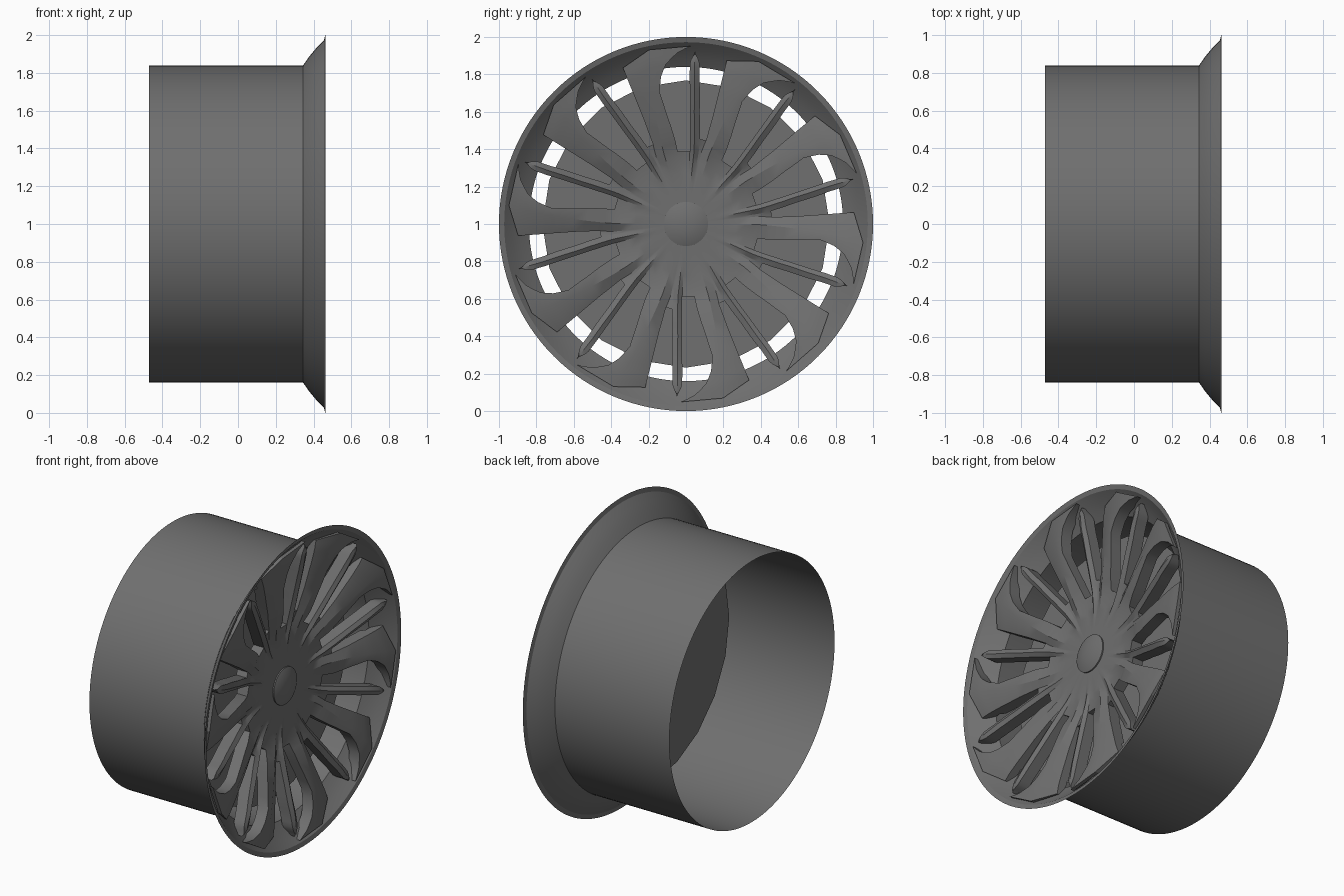
import bpy, bmesh, math

if "Cube" in bpy.data.objects:
    bpy.data.objects.remove(bpy.data.objects["Cube"])

metal = bpy.data.materials.new("dark_grey_metal")
metal.diffuse_color = (0.16, 0.16, 0.16, 1)
metal.use_nodes = True
metal.node_tree.nodes["Principled BSDF"].inputs["Base Color"].default_value = metal.diffuse_color


def finish(name, bm, angle=30):
    me = bpy.data.meshes.new(name)
    bm.to_mesh(me)
    bm.free()
    me.materials.append(metal)
    ob = bpy.data.objects.new(name, me)
    bpy.context.collection.objects.link(ob)
    bpy.ops.object.select_all(action='DESELECT')
    ob.select_set(True)
    bpy.context.view_layer.objects.active = ob
    bpy.ops.object.shade_smooth_by_angle(angle=math.radians(angle))
    return ob


def polar(x, r, deg):
    a = math.radians(deg)
    return (x, r * math.cos(a), 1 + r * math.sin(a))


def lerp(table, r):
    """Piecewise linear lookup in (r, value) pairs."""
    if r <= table[0][0]:
        return table[0][1]
    for (a, u), (b, v) in zip(table, table[1:]):
        if r <= b:
            return u + (v - u) * (r - a) / (b - a)
    return table[-1][1]


def revolve(name, profile, n, angle=30):
    """Turn an (x, radius) profile round the wheel axis."""
    bm = bmesh.new()
    rings = []
    for x, r in profile:
        if r == 0:
            rings.append([bm.verts.new((x, 0, 1))] * n)
        else:
            rings.append([bm.verts.new(polar(x, r, 360 * i / n)) for i in range(n)])
    for p, q in zip(rings, rings[1:]):
        for i in range(n):
            j = (i + 1) % n
            f = []
            for v in (p[i], p[j], q[j], q[i]):
                if v not in f:
                    f.append(v)
            bm.faces.new(f)
    bmesh.ops.recalc_face_normals(bm, faces=bm.faces)
    return finish(name, bm, angle)


# Barrel with flared lip
revolve("rim_barrel", [(-.47, .84), (.345, .84), (.375, .884), (.415, .932),
                       (.455, .972), (.462, 1.0)], 128)
# Backing disc and centre cap
revolve("backing_disc", [(.23, .768), (.23, 0)], 20)
revolve("centre_cap", [(.32, .118), (.338, .118), (.342, .108), (.352, .075),
                       (.358, .04), (.36, 0)], 48)

# Spoke face: front surface as rows of radius and six columns per 36 degree period
rows = [.1, .16, .22, .27, .32, .36, .39, .43, .46, .53, .6, .66, .72, .76, .8, .83, .86, .89, .915, .935, .952]
cols = [
    [(.39, -7), (.46, -6.3), (.6, -4), (.8, -2.2), (.9, -1.8), (.952, -.3)],     # thin spoke, right
    [(.39, -3.3), (.6, -1.2), (.8, -.2), (.952, 0)],                             # thin spoke, ridge
    [(.39, 0), (.6, 1), (.8, 1.6), (.9, 1.6), (.952, .3)],                       # thin spoke, left
    [(.39, 9.5), (.46, 10.5), (.6, 13), (.72, 14.3), (.8, 12.6), (.86, 10.2),
     (.915, 6), (.952, 1.4)],                                                    # blade, hooked edge
    [(.39, 20.5), (.6, 18.5), (.76, 17), (.952, 15)],                            # blade, crease
    [(.39, 27), (.46, 25.5), (.6, 25), (.952, 25)],                              # blade, low edge
]
depth = [(.1, .33), (.22, .33), (.32, .34), (.42, .36), (.6, .4), (.75, .433), (.88, .455), (.952, .461)]
drop = [
    [(.2, 0), (.39, .02), (.952, .016)],
    [(.2, 0), (.8, .003), (.9, .008), (.952, .025)],
    [(.2, 0), (.39, .02), (.952, .016)],
    [(.2, 0), (.39, .02), (.46, .006), (.7, 0)],
    [(.2, 0)],
    [(.2, 0), (.39, .022), (.6, .03), (.952, .058)],
]
outer = [.91, .925, .91, .952, .952, .9]   # end radius of each column


def flare_x(r):
    return lerp([(.84, .345), (.884, .375), (.932, .415), (.972, .455)], r)


bm = bmesh.new()
grid = []
for r in rows:
    ring = []
    for k in range(10):
        for c in range(6):
            rr = r if r < .72 else .72 + (r - .72) * (outer[c] - .72) / (.952 - .72)
            x = lerp(depth, r) - lerp(drop[c], r)
            if rr > .84:
                x = max(x, flare_x(rr) + .004)
            ring.append(bm.verts.new(polar(x, rr, 87 + 36 * k + lerp(cols[c], r))))
    grid.append(ring)
for i in range(len(rows) - 1):
    for j in range(60):
        c = j % 6
        if (c == 2 and rows[i + 1] > .391) or (c == 5 and rows[i + 1] > .461):
            continue                        # open gaps between spokes
        n = (j + 1) % 60
        bm.faces.new((grid[i][j], grid[i + 1][j], grid[i + 1][n], grid[i][n]))
# Side walls running back from every open edge
edges = [e for e in bm.edges if e.is_boundary]
new = bmesh.ops.extrude_edge_only(bm, edges=edges)["geom"]
for v in new:
    if isinstance(v, bmesh.types.BMVert):
        r = math.hypot(v.co.y, v.co.z - 1)
        back = v.co.x - .075
        if r > .8:
            back = max(back, flare_x(r) + .002)
        v.co.x = min(back, v.co.x)
bmesh.ops.recalc_face_normals(bm, faces=bm.faces)
if sum(f.normal.x for f in bm.faces) < 0:
    bmesh.ops.reverse_faces(bm, faces=bm.faces)
finish("spoke_face", bm, 25)
